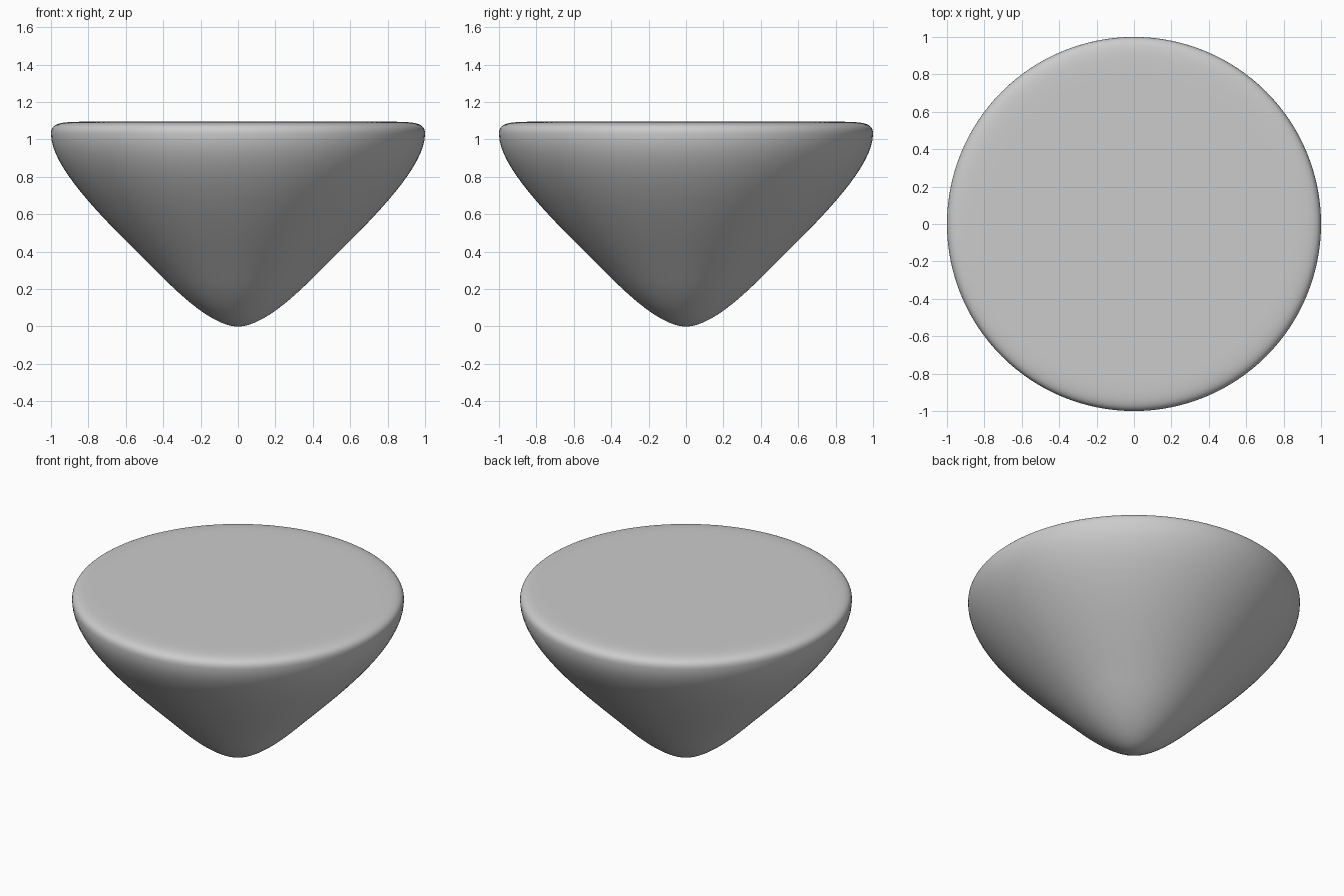
import bpy
import bmesh
import math
from mathutils import Vector
from mathutils.geometry import interpolate_bezier

SEGMENTS = 128
CURVE_STEPS = 20

cube = bpy.data.objects.get("Cube")
if cube:
    bpy.data.objects.remove(cube, do_unlink=True)


def point(radius, height):
    return Vector((radius, 0, height))


# Half profile as Bezier spans: rounded tip, flaring side, soft rim
spans = [
    [point(0, 0), point(0.12, 0), point(0.28, 0.14), point(0.4, 0.26)],
    [point(0.4, 0.26), point(0.65, 0.51), point(1, 0.83), point(1, 1.03)],
    [point(1, 1.03), point(1, 1.09), point(0.95, 1.095), point(0.8, 1.095)],
]
profile = [spans[0][0]]
for span in spans:
    profile += interpolate_bezier(*span, CURVE_STEPS)[1:]
profile.append(point(0, profile[-1].z))

# Revolve the profile into a closed body
bm = bmesh.new()
verts = [bm.verts.new(p) for p in profile]
edges = [bm.edges.new(pair) for pair in zip(verts, verts[1:])]
bmesh.ops.spin(bm, geom=verts + edges, cent=(0, 0, 0), axis=(0, 0, 1),
               angle=math.tau, steps=SEGMENTS)
bmesh.ops.remove_doubles(bm, verts=bm.verts[:], dist=0.0001)
bmesh.ops.recalc_face_normals(bm, faces=bm.faces[:])

mesh = bpy.data.meshes.new("rounded_cone")
bm.to_mesh(mesh)
bm.free()
body = bpy.data.objects.new("rounded_cone", mesh)
bpy.context.collection.objects.link(body)
mesh.shade_smooth()
